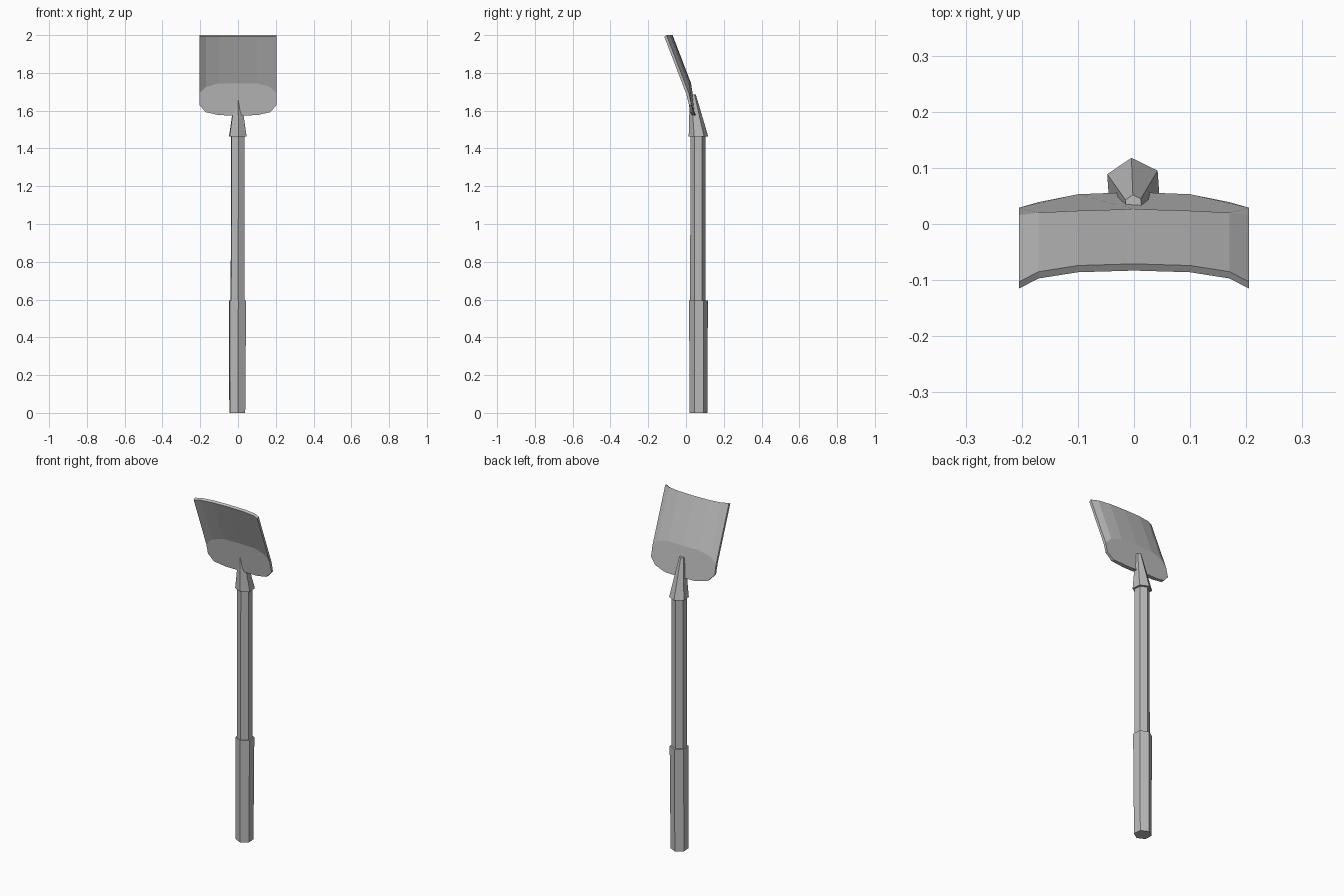
import bpy, bmesh
from math import cos, sin, pi, radians

if "Cube" in bpy.data.objects:
    bpy.data.objects.remove(bpy.data.objects["Cube"])

GREY = (0.5, 0.5, 0.5, 1)
mat = bpy.data.materials.new("plain grey")
mat.use_nodes = True
mat.diffuse_color = GREY
mat.node_tree.nodes["Principled BSDF"].inputs["Base Color"].default_value = GREY


def finish(name, bm):
    bmesh.ops.recalc_face_normals(bm, faces=bm.faces)
    mesh = bpy.data.meshes.new(name)
    bm.to_mesh(mesh)
    bm.free()
    mesh.materials.append(mat)
    obj = bpy.data.objects.new(name, mesh)
    bpy.context.collection.objects.link(obj)
    return obj


def hex_tube(name, bottom, top, turn=4):
    """Tapered six-sided bar; each end is (x, y, z, radius)."""
    bm = bmesh.new()
    rings = []
    for x, y, z, r in (bottom, top):
        angles = [radians(90 + turn) + i * pi / 3 for i in range(6)]
        rings.append([bm.verts.new((x + r * cos(a), y + r * sin(a), z)) for a in angles])
    for i in range(6):
        j = (i + 1) % 6
        bm.faces.new((rings[0][i], rings[0][j], rings[1][j], rings[1][i]))
    for ring in rings:
        bm.faces.new(ring)
    return finish(name, bm)


# Handle: grip, shaft and tapered socket
hex_tube("grip", (-0.004, 0.066, 0, 0.047), (-0.002, 0.066, 0.595, 0.05))
hex_tube("shaft", (-0.002, 0.063, 0.59, 0.041), (-0.001, 0.063, 1.47, 0.04))
hex_tube("socket", (-0.001, 0.066, 1.463, 0.052), (-0.001, 0.036, 1.685, 0.016))

# Blade columns: x, forward bow, bend height, tip height, tip y front, tip y back
half = [(0.0, 0.0, 1.745, 1.575, 0.035, 0.057),
        (0.1, 0.003, 1.745, 1.576, 0.030, 0.053),
        (0.17, 0.014, 1.725, 1.592, 0.020, 0.039),
        (0.205, 0.032, 1.69, 1.63, 0.016, 0.029)]
columns = [(-c[0], *c[1:]) for c in half[:0:-1]] + half
SLOPE = 0.383

# Blade: curved upper panel, flat lower panel, closed by a rim
bm = bmesh.new()
sides = []
for y0, z0, tip in ((-0.083, 1.992, 4), (-0.071, 2.0, 5)):
    rows = [[], [], []]
    for c in columns:
        x, bow, bend_z, tip_z = c[:4]
        y = y0 - bow
        rows[0].append(bm.verts.new((x, y, z0)))
        rows[1].append(bm.verts.new((x, y + SLOPE * (z0 - bend_z), bend_z)))
        rows[2].append(bm.verts.new((x, c[tip], tip_z)))
    for i in range(len(columns) - 1):
        bm.faces.new((rows[0][i], rows[0][i + 1], rows[1][i + 1], rows[1][i]))
    bm.faces.new(rows[1] + rows[2][::-1])
    outline = rows[0] + [rows[1][-1]] + rows[2][::-1] + [rows[1][0]]
    sides.append(outline)
front, back = sides
for i in range(len(front)):
    j = (i + 1) % len(front)
    bm.faces.new((front[i], front[j], back[j], back[i]))
finish("blade", bm)
